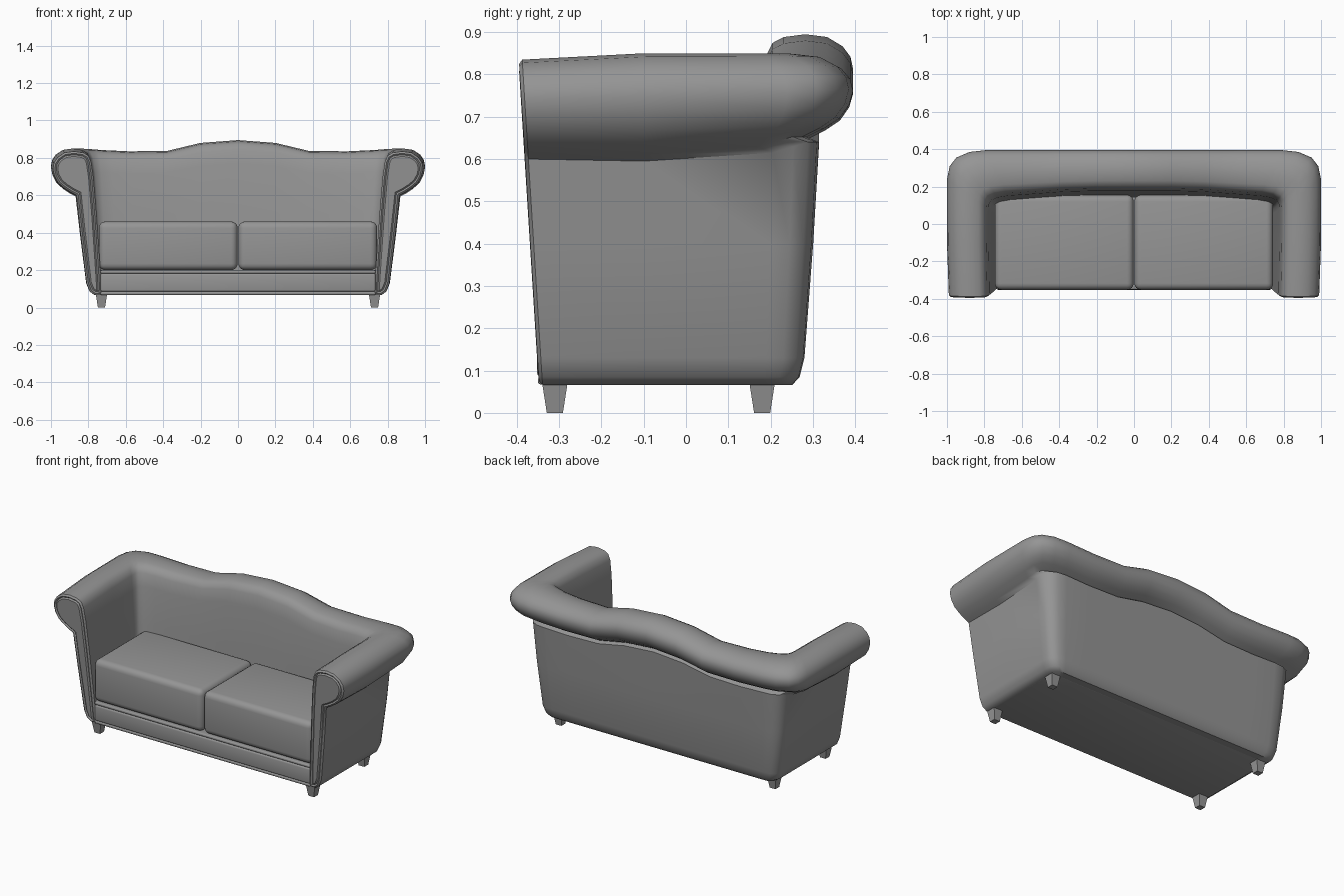
import bpy, bmesh
from mathutils import Vector

cube = bpy.data.objects.get("Cube")
if cube:
    bpy.data.objects.remove(cube, do_unlink=True)

grey = bpy.data.materials.new("grey_upholstery")
grey.use_nodes = True
grey.diffuse_color = (0.3, 0.3, 0.3, 1)
grey.node_tree.nodes["Principled BSDF"].inputs["Base Color"].default_value = (0.3, 0.3, 0.3, 1)


def finish(name, bm, angle=0.7, mirror=False):
    bmesh.ops.recalc_face_normals(bm, faces=bm.faces[:])
    mesh = bpy.data.meshes.new(name)
    bm.to_mesh(mesh)
    bm.free()
    mesh.materials.append(grey)
    ob = bpy.data.objects.new(name, mesh)
    bpy.context.collection.objects.link(ob)
    if mirror:
        mod = ob.modifiers.new("mirror", "MIRROR")
        mod.use_clip = True
    bpy.ops.object.select_all(action="DESELECT")
    ob.select_set(True)
    bpy.context.view_layer.objects.active = ob
    bpy.ops.object.shade_smooth_by_angle(angle=angle)
    return ob


def box(name, lo, hi, bevel, segments=3):
    bm = bmesh.new()
    bmesh.ops.create_cube(bm, size=1)
    for v in bm.verts:
        v.co = Vector([a + (b - a) * (c + 0.5) for a, b, c in zip(lo, hi, v.co)])
    bmesh.ops.bevel(bm, geom=bm.edges[:], offset=bevel, segments=segments,
                    profile=0.5, affect="EDGES")
    return finish(name, bm)


# Cross-section: inner wall and roll, as (position from outer to inner line, height)
roll = [(1.28, 0.068), (1.24, 0.2), (1.14, 0.5), (1.06, 0.7), (1.0, 0.79),
        (0.93, 0.825), (0.8, 0.842), (0.55, 0.85), (0.3, 0.842), (0.12, 0.815),
        (0.03, 0.785), (0, 0.75), (0.04, 0.71), (0.14, 0.67), (0.3, 0.64), (0.48, 0.615)]
# Outer wall, as (position from body line towards roll line, height)
wall = [(0.3, 0.6), (0.18, 0.4), (0.0, 0.13), (-0.1, 0.085), (-0.25, 0.066)]

# Half path from arm front to back centre: outer, inner, body line, roll top, roll bottom
stations = [
    ((0.99, -0.385), (0.785, -0.385), (0.81, -0.385), 0.835, 0.6),
    ((1.0, -0.1), (0.79, -0.1), (0.812, -0.1), 0.85, 0.595),
    ((1.0, 0.24), (0.79, 0.09), (0.812, 0.19), 0.85, 0.615),
    ((0.985, 0.31), (0.787, 0.12), (0.81, 0.23), 0.85, 0.63),
    ((0.95, 0.355), (0.775, 0.14), (0.795, 0.26), 0.85, 0.64),
    ((0.88, 0.385), (0.74, 0.155), (0.765, 0.277), 0.848, 0.64),
    ((0.79, 0.395), (0.68, 0.165), (0.72, 0.28), 0.842, 0.64),
    ((0.6, 0.395), (0.57, 0.172), (0.58, 0.28), 0.835, 0.635),
    ((0.38, 0.395), (0.38, 0.185), (0.38, 0.28), 0.837, 0.64),
    ((0.2, 0.395), (0.2, 0.19), (0.2, 0.28), 0.88, 0.675),
    ((0, 0.395), (0, 0.19), (0, 0.28), 0.895, 0.69)]

# Arms and back: one rolled section swept round the seat
bm = bmesh.new()
rings = []
for i, (outer, inner, body, top, low) in enumerate(stations):
    outer, inner, body = Vector(outer), Vector(inner), Vector(body)
    ring = []
    points = [(outer.lerp(inner, t), z) for t, z in roll]
    points += [(body.lerp(outer, t), z) for t, z in wall]
    for p, z in points:
        if z >= 0.6:
            z = low + (z - 0.6) * (top - low) / 0.25
        lean = 0.045 * (0.8 - z) / 0.72 if i == 0 else 0
        ring.append(bm.verts.new((p.x, p.y + lean, z)))
    rings.append(ring)
for a, b in zip(rings, rings[1:]):
    for k in range(len(a)):
        n = (k + 1) % len(a)
        bm.faces.new((a[k], a[n], b[n], b[k]))
front = bm.faces.new(rings[0])
bmesh.ops.recalc_face_normals(bm, faces=bm.faces[:])
# Rounded lip, piping groove and raised panel on the arm front
for width, depth in ((0.01, 0.008), (0.008, -0.006), (0.008, 0.007)):
    bmesh.ops.inset_region(bm, faces=[front], thickness=width, depth=depth,
                           use_even_offset=True)
finish("arms_and_back", bm, mirror=True)

# Seat base and front rail
box("seat_base", (-0.765, -0.34, 0.066), (0.765, 0.215, 0.2), 0.012)
box("front_rail_panel", (-0.735, -0.352, 0.085), (0.735, -0.3, 0.182), 0.01)
box("front_rail_piping", (-0.735, -0.35, 0.182), (0.735, -0.3, 0.2), 0.007)
box("front_rail_lower_piping", (-0.735, -0.35, 0.067), (0.735, -0.3, 0.085), 0.007)

# Cushions with a slim piping band at top and bottom
for side, name in ((-1, "right"), (1, "left")):
    x0, x1 = sorted((0.002 * side, 0.744 * side))
    box(name + "_cushion", (x0, -0.352, 0.2), (x1, 0.155, 0.46), 0.035, 4)

# Tapered feet
for side, sx in (("right", -1), ("left", 1)):
    for end, y in (("front", -0.31), ("back", 0.18)):
        bm = bmesh.new()
        bmesh.ops.create_cube(bm, size=1)
        for v in bm.verts:
            half = 0.03 if v.co.z > 0 else 0.019
            v.co = Vector((sx * 0.73 + 2 * half * v.co.x, y + 2 * half * v.co.y,
                           0.07 if v.co.z > 0 else 0))
        finish(f"{side}_{end}_foot", bm, 0.5)
